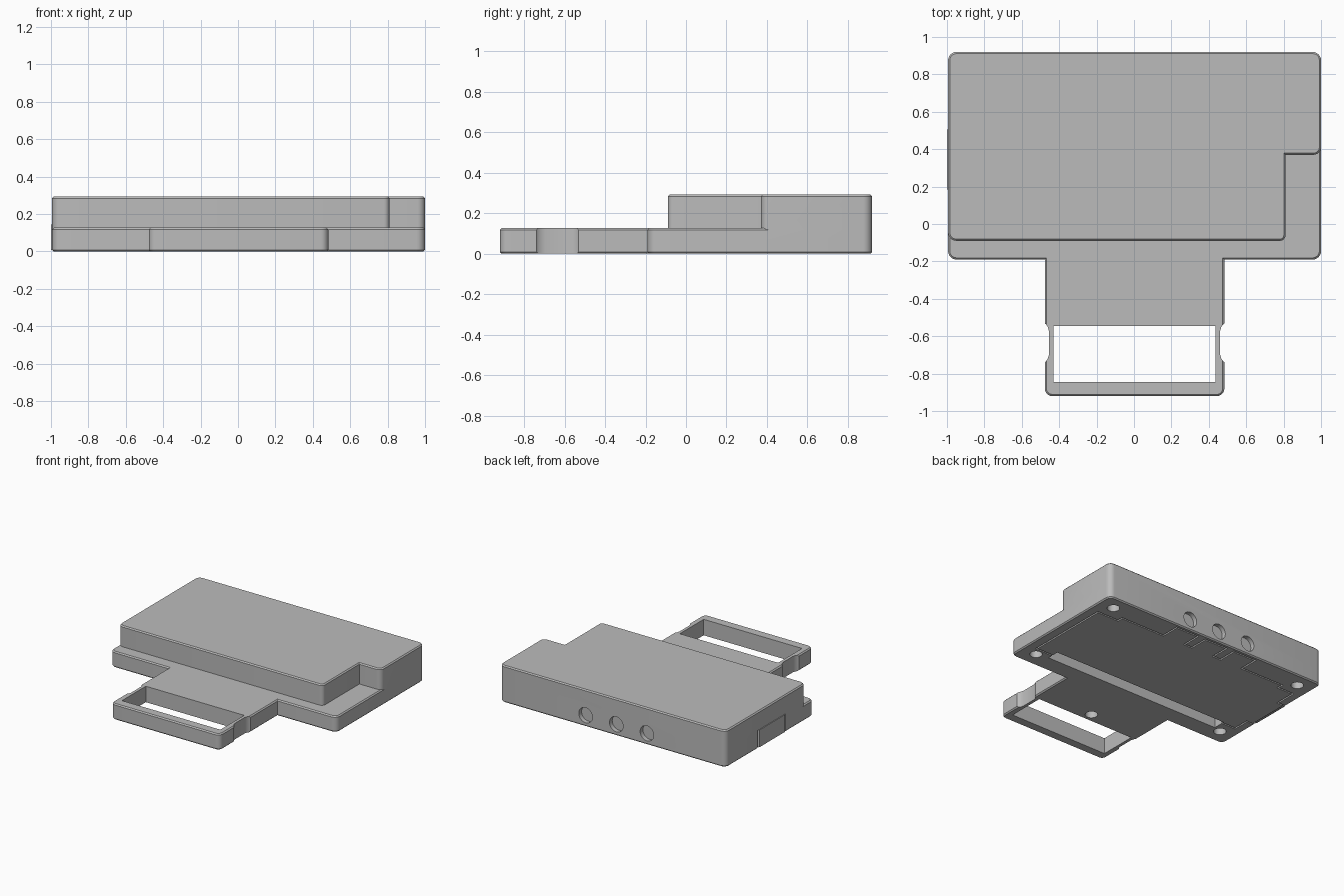
import bpy, bmesh, math
from mathutils import Vector

if "Cube" in bpy.data.objects:
    bpy.data.objects.remove(bpy.data.objects["Cube"], do_unlink=True)

gray = bpy.data.materials.new("plain_gray")
gray.use_nodes = True
gray.diffuse_color = (0.5, 0.5, 0.5, 1)
gray.node_tree.nodes["Principled BSDF"].inputs["Base Color"].default_value = (0.5, 0.5, 0.5, 1)

CX, HALF = 0.003, 0.997          # case centre and half width
LEFT, RIGHT = CX - HALF, CX + HALF
BACK, FRONT = 0.92, -0.19


def finish(bm, name):
    bmesh.ops.recalc_face_normals(bm, faces=bm.faces[:])
    mesh = bpy.data.meshes.new(name)
    bm.to_mesh(mesh)
    bm.free()
    obj = bpy.data.objects.new(name, mesh)
    bpy.context.collection.objects.link(obj)
    mesh.materials.append(gray)
    return obj


def rounded(corners, steps=6):
    """Outline from (x, y, radius) corners, each rounded by its radius."""
    pts = []
    for i, (x, y, r) in enumerate(corners):
        p = Vector((x, y))
        if not r:
            pts.append(p)
            continue
        a = (Vector(corners[i - 1][:2]) - p).normalized()
        b = (Vector(corners[(i + 1) % len(corners)][:2]) - p).normalized()
        for k in range(steps + 1):
            t = k / steps * math.pi / 2
            pts.append(p + a * r * (1 - math.sin(t)) + b * r * (1 - math.cos(t)))
    return pts


def slab(name, pts, z0, z1, chamfer=0.0):
    """Extruded outline with chamfered top and bottom rims."""
    bm = bmesh.new()
    face = bm.faces.new([bm.verts.new((p[0], p[1], z0)) for p in pts])
    top = bmesh.ops.extrude_face_region(bm, geom=[face])["geom"]
    bmesh.ops.translate(bm, verts=[v for v in top if isinstance(v, bmesh.types.BMVert)],
                        vec=(0, 0, z1 - z0))
    if chamfer:
        rims = [e for e in bm.edges if abs(e.verts[0].co.z - e.verts[1].co.z) < 1e-5]
        bmesh.ops.bevel(bm, geom=rims, offset=chamfer, segments=1, affect='EDGES')
    return finish(bm, name)


def boxes(name, bounds):
    """Axis-aligned boxes joined in one object."""
    bm = bmesh.new()
    for lo, hi in bounds:
        lo, hi = Vector(lo), Vector(hi)
        verts = bmesh.ops.create_cube(bm, size=1)["verts"]
        for v in verts:
            v.co = (lo + hi) / 2 + v.co * (hi - lo)
    return finish(bm, name)


def cylinder(name, centre, radius, depth, along_y=False):
    bm = bmesh.new()
    bmesh.ops.create_cone(bm, cap_ends=True, segments=32, radius1=radius,
                          radius2=radius, depth=depth)
    obj = finish(bm, name)
    obj.location = centre
    if along_y:
        obj.rotation_euler.x = math.pi / 2
    return obj


def combine(target, other, operation, self_cross=False):
    mod = target.modifiers.new(other.name, 'BOOLEAN')
    mod.operation, mod.object, mod.solver = operation, other, 'EXACT'
    mod.use_self = self_cross
    other.hide_render = True
    bpy.context.view_layer.update()
    bpy.context.view_layer.objects.active = target
    bpy.ops.object.modifier_apply(modifier=mod.name)
    bpy.data.objects.remove(other, do_unlink=True)


# Low base with its handle, in one outline
hw = 0.48
case = slab("case", rounded([
    (LEFT, BACK, .045), (LEFT, FRONT, .045), (CX - hw, FRONT, 0),
    (CX - hw, -.92, .04), (CX + hw, -.92, .04), (CX + hw, FRONT, 0),
    (RIGHT, FRONT, .045), (RIGHT, BACK, .045)]), 0, .127, .009)

# Tall housing with the cut-away corner
housing = slab("housing", rounded([
    (LEFT, BACK, .045), (LEFT, -.09, .045), (.81, -.09, .03), (.81, .37, 0),
    (RIGHT, .37, .04), (RIGHT, BACK, .045)]), 0, .293, .009)
combine(case, housing, 'UNION')

# Handle opening and side grips
combine(case, boxes("handle_opening", [((CX - .433, -.845, -.1), (CX + .433, -.545, .2))]), 'DIFFERENCE')
half_grip = [(.55, 0), (.457, 0), (.457, .06), (.463, .083), (.473, .098), (.482, .105), (.55, .105)]
grip = [(x, -.635 + y) for x, y in half_grip[1:]] + [(x, -.635 - y) for x, y in half_grip[:1:-1]]
for side in (-1, 1):
    combine(case, slab("grip_cut", [(CX + side * x, y) for x, y in grip], -.1, .3), 'DIFFERENCE')

# Round ports in the back
PORTS = (.24, -.03, -.30)
for x in PORTS:
    combine(case, cylinder("port_cut", (x, BACK, .09), .06, .07, True), 'DIFFERENCE')

# Screw holes underneath
for x, y in [(.87, .805), (-.865, .805), (.87, -.065), (-.865, -.065), (CX, -.475)]:
    combine(case, cylinder("screw_cut", (x, y, 0), .046, .18), 'DIFFERENCE')

# Finger slot in front of the battery lid
combine(case, boxes("lid_slot", [((-.80, -.045, -.1), (.77, .055, .1))]), 'DIFFERENCE')

# Lid seam underneath, as narrow grooves along a path
path = [(.77, .0), (.92, .0), (.92, .69), (.73, .69), (.73, .735)]
for x in PORTS:
    path += [(x + .1, .735), (x + .1, .885), (x - .1, .885), (x - .1, .735)]
path += [(-.78, .735), (-.78, .69), (-.92, .69), (-.92, .52), (-.98, .52),
         (-.98, .17), (-.92, .17), (-.92, .04), (-.80, .04)]
w = .006
seam = [((min(a[0], b[0]) - w, min(a[1], b[1]) - w, -.05),
         (max(a[0], b[0]) + w, max(a[1], b[1]) + w, .025)) for a, b in zip(path, path[1:])]
combine(case, boxes("lid_seam", seam), 'DIFFERENCE', True)

# Snap tab of the lid on the side, with a seam beside it
combine(case, boxes("tab_seam", [((LEFT - .1, .505, -.1), (LEFT + .012, .52, .145)),
                                 ((LEFT - .1, .17, -.1), (LEFT + .012, .185, .145))]), 'DIFFERENCE')
boxes("lid_snap_tab", [((-1, .185, .008), (LEFT + .02, .505, .145))])

# Smooth rounded corners, sharp edges elsewhere
bpy.ops.object.select_all(action='DESELECT')
case.select_set(True)
bpy.context.view_layer.objects.active = case
bpy.ops.object.shade_smooth_by_angle(angle=math.radians(30))
